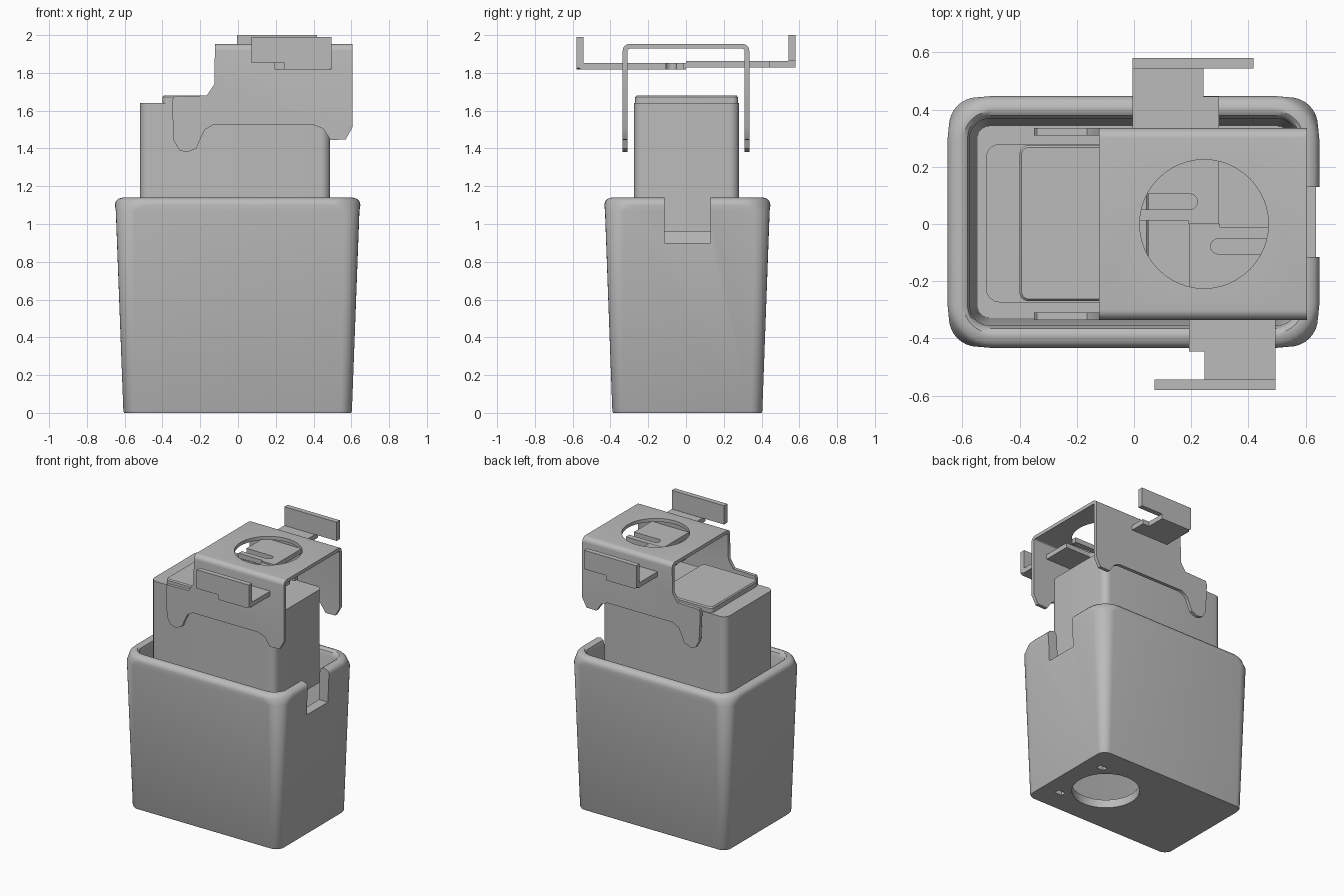
import bpy, bmesh, math

if "Cube" in bpy.data.objects:
    bpy.data.objects.remove(bpy.data.objects["Cube"], do_unlink=True)

grey = bpy.data.materials.new("plain_grey")
grey.use_nodes = True
grey.diffuse_color = (0.5, 0.5, 0.5, 1)
grey.node_tree.nodes["Principled BSDF"].inputs["Base Color"].default_value = (0.5, 0.5, 0.5, 1)


def finish(name, bm):
    bmesh.ops.recalc_face_normals(bm, faces=bm.faces[:])
    mesh = bpy.data.meshes.new(name)
    bm.to_mesh(mesh)
    bm.free()
    mesh.materials.append(grey)
    obj = bpy.data.objects.new(name, mesh)
    bpy.context.collection.objects.link(obj)
    return obj


def rounded_rect(hx, hy, r, steps=8):
    points = []
    for i, (sx, sy) in enumerate([(1, 1), (-1, 1), (-1, -1), (1, -1)]):
        for k in range(steps + 1):
            a = math.pi / 2 * (i + k / steps)
            points.append((sx * (hx - r) + r * math.cos(a), sy * (hy - r) + r * math.sin(a)))
    return points


def loft(name, rings, cx=0, cy=0):
    """Stack rounded rectangles given as (z, half x, half y, corner radius)."""
    bm = bmesh.new()
    loops = [[bm.verts.new((cx + x, cy + y, z)) for x, y in rounded_rect(hx, hy, r)]
             for z, hx, hy, r in rings]
    for a, b in zip(loops, loops[1:]):
        for i in range(len(a)):
            j = (i + 1) % len(a)
            bm.faces.new((a[i], a[j], b[j], b[i]))
    bm.faces.new(loops[0])
    bm.faces.new(loops[-1])
    return finish(name, bm)


def prism(name, outline, axis, low, high):
    """Extrude a 2D outline along x, y or z."""
    bm = bmesh.new()
    place = {"x": lambda a, b, t: (t, a, b), "y": lambda a, b, t: (a, t, b),
             "z": lambda a, b, t: (a, b, t)}[axis]
    ends = [[bm.verts.new(place(a, b, t)) for a, b in outline] for t in (low, high)]
    for end in ends:
        bm.faces.new(end)
    for i in range(len(outline)):
        j = (i + 1) % len(outline)
        bm.faces.new((ends[0][i], ends[0][j], ends[1][j], ends[1][i]))
    return finish(name, bm)


def box(name, x, y, z):
    return prism(name, [(x[0], y[0]), (x[1], y[0]), (x[1], y[1]), (x[0], y[1])], "z", *z)


def circle(cx, cy, r, n=48):
    return [(cx + r * math.cos(2 * math.pi * i / n), cy + r * math.sin(2 * math.pi * i / n))
            for i in range(n)]


def boolean(obj, tool, operation="DIFFERENCE"):
    mod = obj.modifiers.new("cut", "BOOLEAN")
    mod.operation, mod.object, mod.solver = operation, tool, "EXACT"
    bpy.context.view_layer.objects.active = obj
    bpy.ops.object.modifier_apply(modifier=mod.name)
    bpy.data.objects.remove(tool, do_unlink=True)


def smooth(obj):
    bpy.ops.object.select_all(action="DESELECT")
    obj.select_set(True)
    bpy.context.view_layer.objects.active = obj
    bpy.ops.object.shade_smooth_by_angle(angle=math.radians(35))


HOLE = circle(0.245, 0, 0.225)

# Tapered housing with a rolled rim, hollow inside
housing = loft("housing", [
    (0, 0.60, 0.393, 0.06), (0.01, 0.605, 0.397, 0.06), (1.07, 0.645, 0.436, 0.10),
    (1.10, 0.65, 0.44, 0.15), (1.12, 0.645, 0.435, 0.15), (1.133, 0.632, 0.423, 0.14),
    (1.14, 0.61, 0.402, 0.12), (1.14, 0.595, 0.388, 0.10), (1.13, 0.58, 0.373, 0.08),
    (1.10, 0.572, 0.362, 0.07), (0.06, 0.545, 0.335, 0.04)], -0.002, 0.007)
# Side notch, floor hole and two small floor slots
boolean(housing, box("notch_cutter", (0.5, 0.8), (-0.115, 0.13), (0.90, 1.3)))
boolean(housing, prism("floor_hole_cutter", HOLE, "z", -0.1, 0.2))
for s in (-1, 1):
    boolean(housing, box("slot_cutter", (0.43, 0.49), (s * 0.215 - 0.02, s * 0.215 + 0.02), (-0.1, 0.2)))
smooth(housing)

# Inner block with a raised top
smooth(loft("inner_block", [(0.96, 0.503, 0.277, 0.05), (1.64, 0.503, 0.277, 0.05)], -0.015, 0.003))
smooth(loft("raised_top", [(1.6, 0.225, 0.272, 0.03), (1.672, 0.225, 0.272, 0.03),
                           (1.68, 0.218, 0.265, 0.025)], -0.175, 0.003))

# Bent sheet clip: a U section trimmed to its side outline
T, HY, TOP = 0.025, 0.335, 1.953


def arch(hy, top, r):
    arc = [(hy - r + r * math.cos(a), top - r + r * math.sin(a))
           for a in (math.pi / 2 * k / 6 for k in range(7))]
    half = [(hy, 1.3)] + arc
    return half + [(-y, z) for y, z in reversed(half)]


clip = prism("spring_clip", arch(HY, TOP, 0.035) + arch(HY - T, TOP - T, 0.012)[::-1], "x", -0.5, 0.8)
side = [(-0.12, 2.1), (-0.125, 1.74), (-0.165, 1.68), (-0.34, 1.675), (-0.35, 1.65), (-0.34, 1.44),
        (-0.31, 1.39), (-0.27, 1.38), (-0.22, 1.40), (-0.195, 1.46), (-0.175, 1.50), (-0.13, 1.525),
        (0.40, 1.525), (0.45, 1.505), (0.49, 1.445), (0.57, 1.447), (0.605, 1.51), (0.605, 2.1)]
boolean(clip, prism("side_cutter", side, "y", -0.6, 0.6), "INTERSECT")
boolean(clip, prism("clip_hole_cutter", HOLE, "z", 1.8, 2.1))
smooth(clip)


# Two slotted latch arms, each a half turn of the other, with upright end tabs
def latch(name, turn, z):
    def spin(points):
        return [(0.245 + turn * (x - 0.245), turn * y) for x, y in points]

    plate = [(-0.005, 0.012), (0.19, 0.012), (0.19, 0), (0.297, 0), (0.297, 0.445), (0.243, 0.445),
             (0.243, 0.56), (-0.005, 0.56)]
    slot_end = [(0.195 + 0.027 * math.cos(a), 0.078 + 0.027 * math.sin(a))
                for a in (math.pi * (k / 8 - 0.5) for k in range(9))]
    arm = prism(name + "_arm", spin(plate), "z", z, z + 0.035)
    boolean(arm, prism("arm_slot_cutter", spin([(-0.1, 0.105), (-0.1, 0.051)] + slot_end), "z", 1.7, 2))
    tab = [(-0.005, z + 0.01), (0.01, z), (0.243, z), (0.243, z + 0.035), (0.418, z + 0.035),
           (0.418, z + 0.172), (-0.005, z + 0.172)]
    tab = [(0.245 + turn * (x - 0.245), h) for x, h in tab]
    prism(name + "_tab", tab, "y", *sorted((turn * 0.543, turn * 0.58)))


latch("back_latch", 1, 1.828)
latch("front_latch", -1, 1.817)
